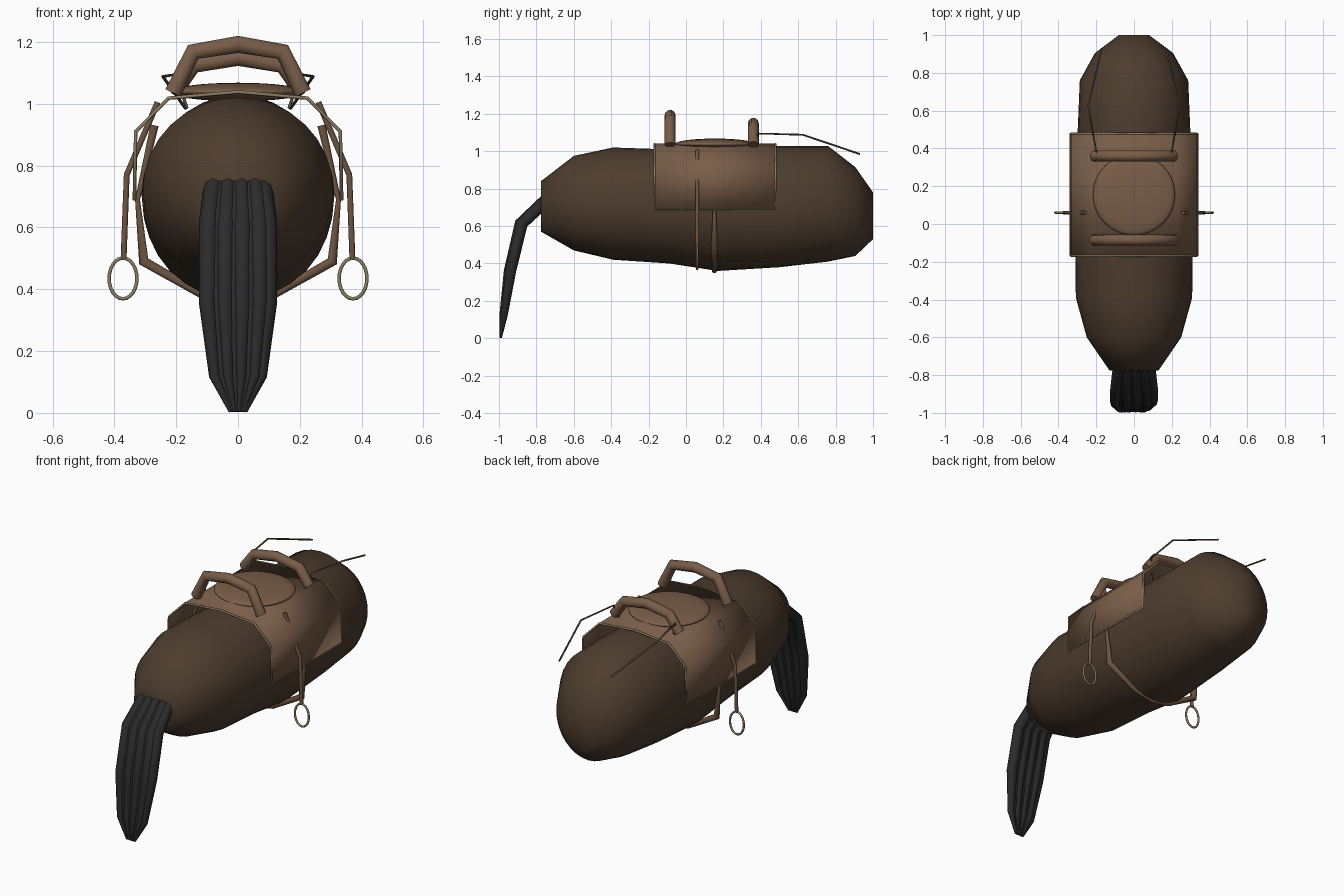
import bpy, bmesh, math

if "Cube" in bpy.data.objects:
    bpy.data.objects.remove(bpy.data.objects["Cube"])

def mat(name, col):
    m = bpy.data.materials.new(name)
    m.diffuse_color = (*col, 1)
    m.use_nodes = True
    m.node_tree.nodes["Principled BSDF"].inputs["Base Color"].default_value = m.diffuse_color
    return m

HIDE = mat("dark brown hide", (0.075, 0.046, 0.028))
LEATHER = mat("saddle leather", (0.19, 0.110, 0.066))
STRAP = mat("strap leather", (0.155, 0.092, 0.055))
METAL = mat("dull brass", (0.26, 0.205, 0.125))
HAIR = mat("black hair", (0.024, 0.024, 0.025))
REIN = mat("dark rein", (0.10, 0.065, 0.045))

def mesh_obj(name, bm, m, smooth=True):
    bmesh.ops.recalc_face_normals(bm, faces=bm.faces)
    me = bpy.data.meshes.new(name)
    for f in bm.faces:
        f.smooth = smooth
    bm.to_mesh(me)
    bm.free()
    ob = bpy.data.objects.new(name, me)
    bpy.context.collection.objects.link(ob)
    me.materials.append(m)
    return ob

def tube(name, pts, r, m, radii=None, cyclic=False, res=3):
    cu = bpy.data.curves.new(name, 'CURVE')
    cu.dimensions = '3D'
    cu.bevel_depth = r
    cu.bevel_resolution = res
    cu.use_fill_caps = True
    sp = cu.splines.new('POLY')
    sp.points.add(len(pts) - 1)
    for i, p in enumerate(pts):
        sp.points[i].co = (*p, 1)
        sp.points[i].radius = radii[i] if radii else 1
    sp.use_cyclic_u = cyclic
    cu.materials.append(m)
    ob = bpy.data.objects.new(name, cu)
    bpy.context.collection.objects.link(ob)
    return ob

# body: elliptical sections (y, half width, bottom, top)
SECTIONS = [(-.775, .13, .57, .84), (-.6, .25, .47, .975), (-.39, .308, .42, 1.02),
            (-.09, .312, .40, 1.01), (.17, .31, .36, 1.025), (.5, .298, .38, 1.028),
            (.76, .287, .41, 1.028), (.905, .207, .44, .915), (1.0, .08, .53, .78)]
N = 32
bm = bmesh.new()
rings = []
for y, w, lo, hi in SECTIONS:
    rings.append([bm.verts.new((w * math.cos(2 * math.pi * i / N), y,
                 (lo + hi) / 2 + (hi - lo) / 2 * math.sin(2 * math.pi * i / N))) for i in range(N)])
for a, b in zip(rings, rings[1:]):
    for i in range(N):
        j = (i + 1) % N
        bm.faces.new((a[i], a[j], b[j], b[i]))
bm.faces.new(rings[0])
bm.faces.new(rings[-1])
mesh_obj("body", bm, HIDE)

# saddle flap: draped sheet
HALF = [(.335, .69), (.331, .91), (.225, 1.018)]
PROFILE = HALF + [(0, 1.038)] + [(-x, z) for x, z in reversed(HALF)]
Y0, Y1 = -.168, .478
bm = bmesh.new()
front = [bm.verts.new((x, Y0, z)) for x, z in PROFILE]
back = [bm.verts.new((x, Y1, z)) for x, z in PROFILE]
for i in range(len(PROFILE) - 1):
    bm.faces.new((front[i], front[i + 1], back[i + 1], back[i]))
flap = mesh_obj("saddle_flap", bm, LEATHER)
sol = flap.modifiers.new("thickness", 'SOLIDIFY')
sol.thickness = .006
sol.offset = 0

# brass edging round the flap
tube("flap_edging", [(x, Y0, z) for x, z in PROFILE] +
     [(x, Y1, z) for x, z in reversed(PROFILE)], .006, METAL, cyclic=True, res=1)

# seat: flattened ball
bm = bmesh.new()
bmesh.ops.create_uvsphere(bm, u_segments=32, v_segments=16, radius=1)
for v in bm.verts:
    v.co = (v.co.x * .218, v.co.y * .215 + .155, v.co.z * .03 + 1.038)
mesh_obj("seat", bm, LEATHER)

# cantle and pommel arches
for name, y, foot, side, top in (("cantle_arch", -.085, 1.035, 1.168, 1.192),
                                 ("pommel_arch", .36, 1.035, 1.125, 1.15)):
    tube(name, [(-.21, y, foot), (-.145, y, side), (0, y, top), (.145, y, side), (.21, y, foot)],
         .029, LEATHER)

for s, side in ((-1, "left"), (1, "right")):
    # stirrup leather and ring
    tube(side + "_stirrup_leather", [(s * .26, .06, 1.005), (s * .36, .06, .77), (s * .37, .06, .5)],
         .01, STRAP)
    tube(side + "_stirrup_ring", [(s * .372 + .045 * math.cos(k * math.pi / 12), .06,
         .435 + .066 * math.sin(k * math.pi / 12)) for k in range(24)], .006, METAL, cyclic=True)
    # rein
    tube(side + "_rein", [(s * .165, .36, .985), (s * .2, .385, 1.095), (s * .243, .625, 1.088), (s * .17, .93, .985)],
         .005, REIN, res=1)

# girth strap passing under the belly
G = [(.27, .93), (.325, .69), (.305, .49), (.12, .385)]
tube("girth", [(x, .152, z) for x, z in G] + [(0, .152, .362)] +
     [(-x, .152, z) for x, z in reversed(G)], .014, STRAP,
     radii=[1, .6, 1.3, 1, 1, 1, 1.3, .6, 1])

# tail: bundle of tapered locks (spread, y, z, lock radius)
TAIL = [(.08, -.755, .735, .032), (.095, -.885, .613, .032), (.098, -.945, .36, .029),
        (.076, -.98, .12, .018), (.024, -.99, .004, .006)]
LOCKS = 8
for k in range(LOCKS):
    f = -1 + 2 * k / (LOCKS - 1)
    dy = .008 if k % 2 else 0
    tube("tail_lock_%d" % (k + 1), [(f * w, y + dy * (z > .05), z) for w, y, z, r in TAIL], 1, HAIR,
         radii=[r for *_, r in TAIL], res=2)
